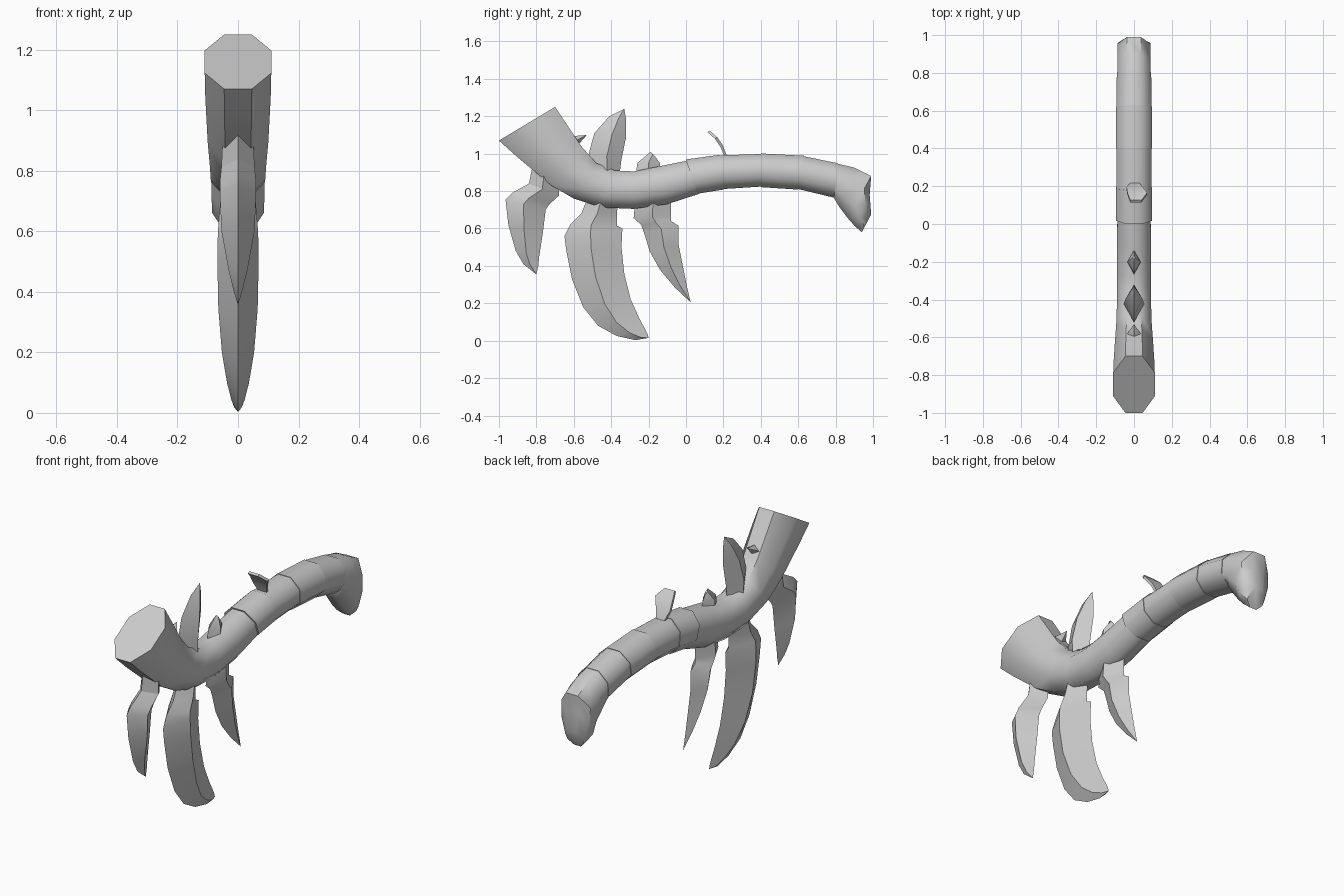
import bpy, bmesh, math
from mathutils import Vector


def loft(name, rings, angle):
    """Skin a list of equal-length point rings, cap both ends, weld tips."""
    bm = bmesh.new()
    loops = [[bm.verts.new(p) for p in r] for r in rings]
    n = len(loops[0])
    for a, b in zip(loops, loops[1:]):
        for i in range(n):
            j = (i + 1) % n
            bm.faces.new((a[i], a[j], b[j], b[i]))
    bm.faces.new(loops[0][::-1])
    bm.faces.new(loops[-1])
    bmesh.ops.remove_doubles(bm, verts=bm.verts, dist=0.0005)
    bmesh.ops.recalc_face_normals(bm, faces=bm.faces)
    me = bpy.data.meshes.new(name)
    bm.to_mesh(me)
    bm.free()
    ob = bpy.data.objects.new(name, me)
    bpy.context.collection.objects.link(ob)
    bpy.ops.object.select_all(action='DESELECT')
    bpy.context.view_layer.objects.active = ob
    ob.select_set(True)
    bpy.ops.object.shade_smooth_by_angle(angle=math.radians(angle))
    return ob


def tube(name, rows, grow=0.0):
    """Eight-sided tube; row = lower y, z, upper y, z, half width."""
    rings = []
    for ly, lz, uy, uz, w in rows:
        lo, up = Vector((0, ly, lz)), Vector((0, uy, uz))
        mid, half = (lo + up) / 2, (up - lo) / 2
        half *= 1 + grow / half.length
        ring = []
        for k in range(8):
            t = math.radians(22.5 + 45 * k)
            s = 1 / math.cos(math.radians(22.5))
            ring.append(mid + half * math.sin(t) * s
                        + Vector(((w + grow) * math.cos(t) * s, 0, 0)))
        rings.append(ring)
    return loft(name, rings, 50)


def blade(name, rows, ridge=0.45):
    """Diamond-section blade; row = front y, z, back y, z, half thickness."""
    rings = []
    for fy, fz, by, bz, t in rows:
        f, b = Vector((0, fy, fz)), Vector((0, by, bz))
        m = f.lerp(b, ridge)
        rings.append([f, m + Vector((t, 0, 0)), b, m - Vector((t, 0, 0))])
    return loft(name, rings, 30)


# curved shaft with the slanted front cut
tube("shaft", [
    (-1.0, 1.07, -.70, 1.25, .11), (-.90, .98, -.66, 1.19, .108),
    (-.72, .83, -.56, 1.04, .10), (-.60, .76, -.48, .95, .093),
    (-.45, .712, -.38, .91, .09), (-.28, .705, -.28, .905, .09),
    (-.10, .73, -.13, .935, .09), (.07, .785, .02, .965, .088)])

# wrapped grip, as slightly overlapping bands
grip = [(.06, .79, .0, .965, .092), (.20, .812, .18, .99, .092),
        (.40, .825, .40, .997, .092), (.60, .812, .63, .985, .092),
        (.795, .765, .81, .948, .09)]
for i in range(4):
    tube(f"grip_wrap_{i + 1}", grip[i:i + 2], 0.004 if i % 2 == 0 else 0.001)

# hooked pommel
tube("pommel", [
    (.79, .765, .805, .948, .088), (.82, .715, .90, .925, .088),
    (.865, .655, .99, .88, .088), (.905, .61, .982, .78, .085),
    (.94, .58, .99, .675, .05)])

# three hanging blades
blade("front_blade", [
    (-.82, .94, -.68, .88, .05), (-.84, .84, -.68, .775, .055),
    (-.93, .79, -.73, .73, .06), (-.965, .755, -.75, .70, .06),
    (-.95, .62, -.765, .58, .055), (-.91, .48, -.785, .45, .03),
    (-.87, .41, -.79, .40, .015), (-.80, .355, -.80, .355, 0)])
blade("middle_blade", [
    (-.52, .78, -.36, .76, .055), (-.56, .68, -.37, .68, .06),
    (-.62, .62, -.37, .615, .065), (-.65, .56, -.34, .60, .067),
    (-.64, .48, -.345, .50, .068), (-.61, .33, -.33, .36, .065),
    (-.55, .18, -.295, .22, .053), (-.47, .08, -.25, .12, .036),
    (-.37, .025, -.22, .065, .022), (-.27, .003, -.205, .035, .012),
    (-.20, .015, -.20, .015, 0)])
blade("rear_blade", [
    (-.27, .76, -.08, .78, .05), (-.28, .655, -.08, .67, .055),
    (-.24, .62, -.08, .64, .055), (-.225, .58, -.04, .615, .055),
    (-.195, .48, -.04, .515, .05), (-.14, .38, -.015, .39, .035),
    (-.06, .285, .005, .29, .018), (.025, .205, .025, .205, 0)], 0.5)

# blade tips and spikes above the shaft
blade("middle_top_spike", [
    (-.50, .85, -.36, .85, .05), (-.52, 1.0, -.345, .97, .055),
    (-.49, 1.11, -.32, 1.09, .045), (-.41, 1.20, -.32, 1.18, .022),
    (-.33, 1.24, -.33, 1.24, 0)], 0.55)
blade("rear_top_spike", [
    (-.27, .88, -.14, .89, .035), (-.26, .95, -.14, .95, .035),
    (-.19, 1.01, -.165, .985, .006)], 0.5)
blade("front_top_spike", [
    (-.63, 1.08, -.58, 1.03, .04), (-.59, 1.095, -.57, 1.055, .035),
    (-.53, 1.10, -.53, 1.10, 0)], 0.5)

# loose curled end of the grip wrap: row = y, z, left x, right x
flap = []
for y, z, x0, x1 in [(.205, .985, -.02, .03), (.185, 1.035, -.04, .045),
                     (.155, 1.08, -.035, .07), (.115, 1.115, -.02, .04)]:
    flap.append([(x0, y, z), (x1, y, z), (x1, y + .012, z + .008),
                 (x0, y + .012, z + .008)])
loft("wrap_end", flap, 40)
